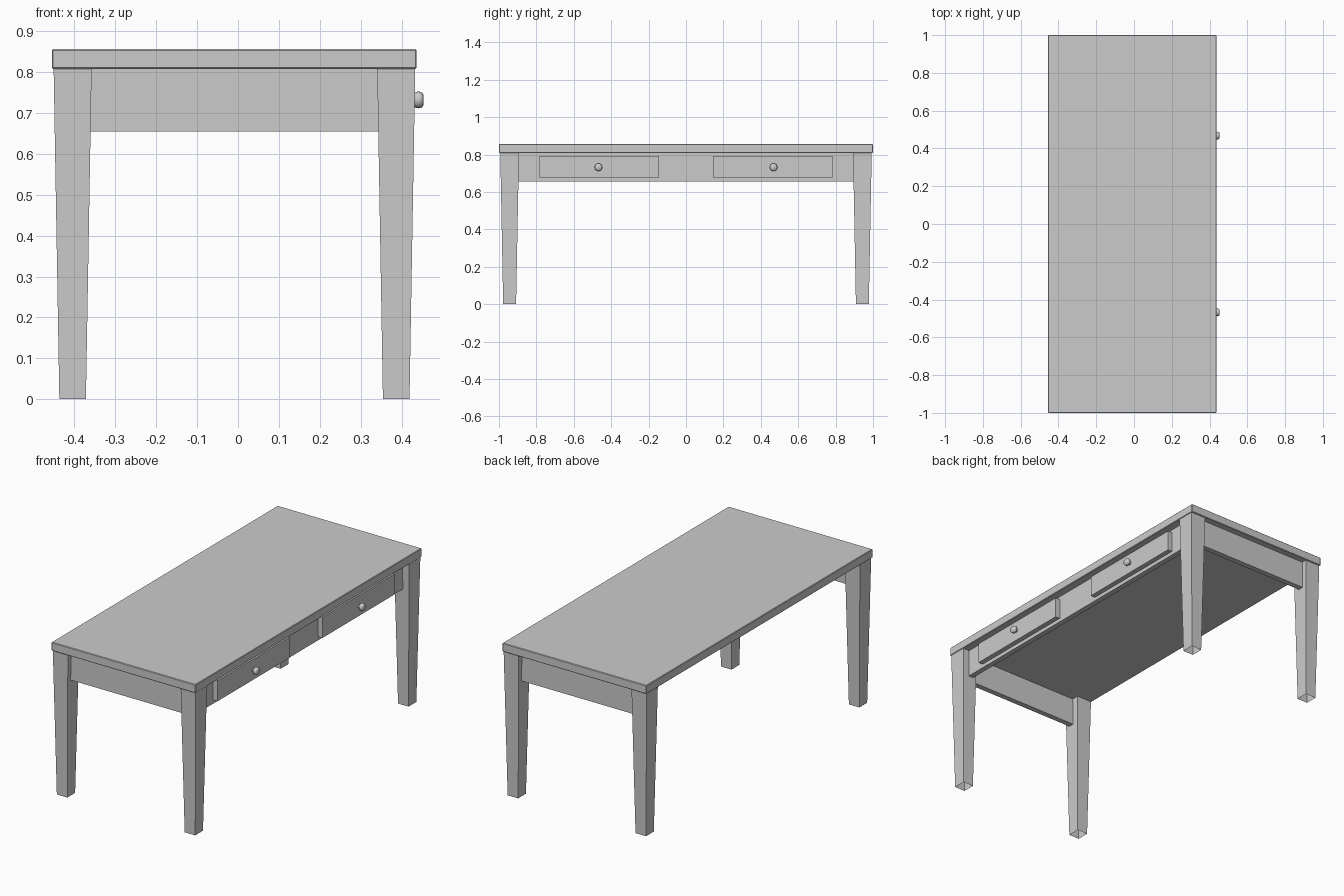
import bpy
import bmesh
import math
from mathutils import Matrix

if "Cube" in bpy.data.objects:
    bpy.data.objects.remove(bpy.data.objects["Cube"])


def finish(bm, name):
    bmesh.ops.recalc_face_normals(bm, faces=bm.faces)
    mesh = bpy.data.meshes.new(name)
    bm.to_mesh(mesh)
    bm.free()
    obj = bpy.data.objects.new(name, mesh)
    bpy.context.collection.objects.link(obj)
    return obj


def box(name, x, y, z, bevel=0):
    """Box from (min, max) ranges on each axis."""
    bm = bmesh.new()
    bmesh.ops.create_cube(bm, size=1)
    for v in bm.verts:
        for i, (lo, hi) in enumerate((x, y, z)):
            v.co[i] = lo if v.co[i] < 0 else hi
    obj = finish(bm, name)
    if bevel:
        mod = obj.modifiers.new("edge", 'BEVEL')
        mod.width = bevel
        mod.segments = 1
    return obj


def tapered_leg(name, cx, cy):
    """Square leg, wider at the top, with an open foot."""
    bm = bmesh.new()
    rings = []
    for z, hx, hy in ((0, 0.0325, 0.0345), (0.81, 0.0465, 0.05)):
        rings.append([bm.verts.new((cx + sx * hx, cy + sy * hy, z))
                      for sx, sy in ((-1, -1), (1, -1), (1, 1), (-1, 1))])
    low, high = rings
    for i in range(4):
        j = (i + 1) % 4
        bm.faces.new((low[i], low[j], high[j], high[i]))
    bm.faces.new(high)
    return finish(bm, name)


def knob(name, x, y, z):
    """Lathed knob pointing along +x: (radius, distance) profile."""
    profile = [(0.009, 0), (0.009, 0.011), (0.016, 0.012), (0.0195, 0.016),
               (0.0205, 0.022), (0.0195, 0.029), (0.015, 0.034), (0, 0.035)]
    bm = bmesh.new()
    verts = [bm.verts.new((d, 0, r)) for r, d in profile]
    edges = [bm.edges.new(pair) for pair in zip(verts, verts[1:])]
    bmesh.ops.spin(bm, geom=verts + edges, cent=(0, 0, 0), axis=(1, 0, 0),
                   angle=math.tau, steps=20)
    bmesh.ops.remove_doubles(bm, verts=bm.verts, dist=0.0001)
    bmesh.ops.transform(bm, matrix=Matrix.Translation((x, y, z)), verts=bm.verts)
    obj = finish(bm, name)
    bpy.ops.object.select_all(action='DESELECT')
    obj.select_set(True)
    bpy.context.view_layer.objects.active = obj
    bpy.ops.object.shade_smooth_by_angle(angle=math.radians(50))
    return obj


# Table top
box("table_top", (-0.455, 0.437), (-1, 1), (0.808, 0.856), bevel=0.003)

# Drawer-side apron; the opposite long side is open for sitting
box("drawer_apron", (0.363, 0.393), (-0.91, 0.91), (0.655, 0.809))

for side, label in ((-1, "front"), (1, "back")):
    # Legs at both ends
    tapered_leg(label + "_left_leg", -0.4045, side * 0.943)
    tapered_leg(label + "_right_leg", 0.387, side * 0.943)
    # End apron between the legs
    box(label + "_apron", (-0.38, 0.36),
        sorted((side * 0.933, side * 0.964)), (0.655, 0.809))
    # Raised drawer front with its knob
    box(label + "_drawer", (0.385, 0.421),
        sorted((side * 0.145, side * 0.783)), (0.676, 0.791))
    knob(label + "_drawer_knob", 0.419, side * 0.468, 0.732)
